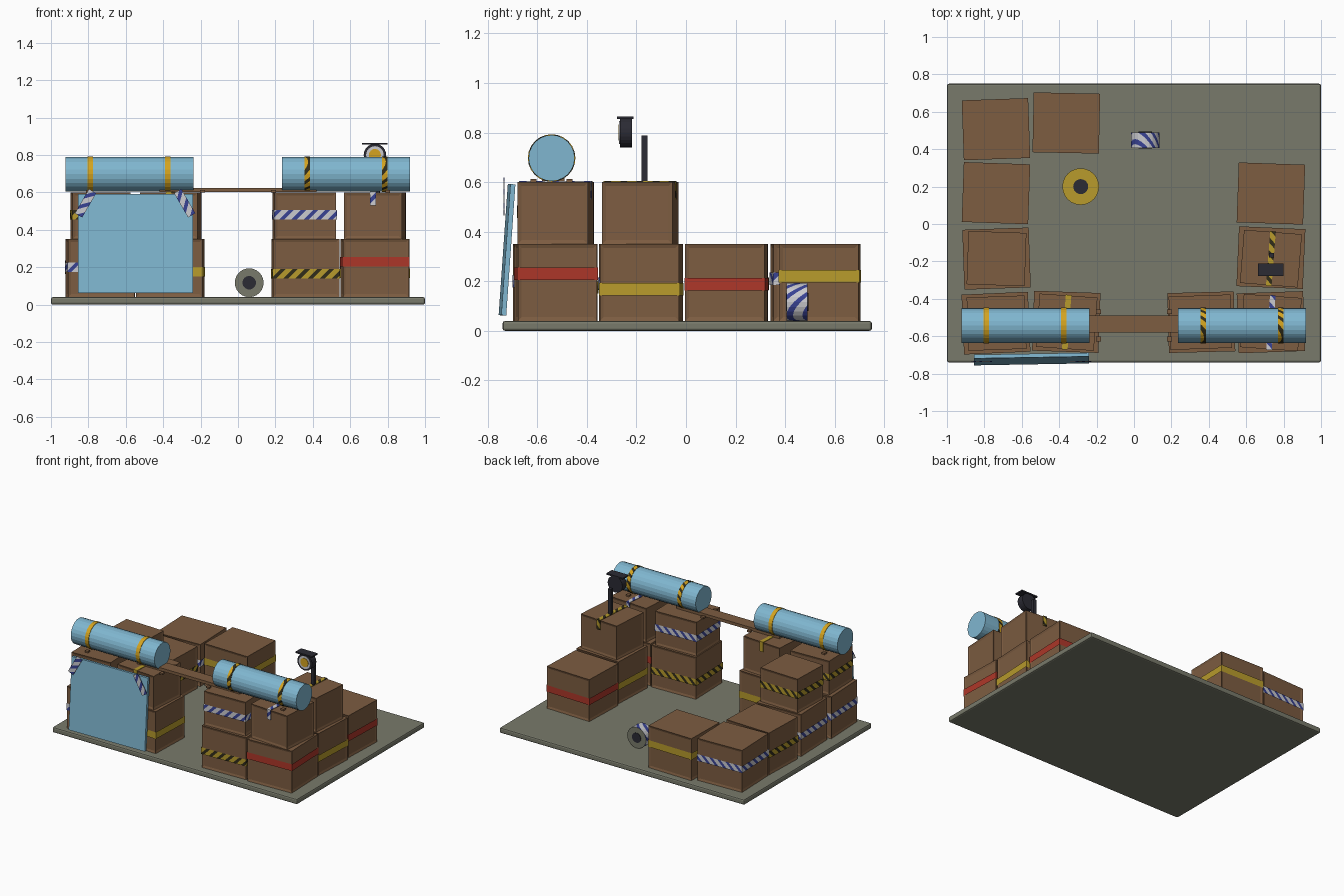
import bpy, bmesh, math
from mathutils import Vector, Matrix

if "Cube" in bpy.data.objects:
    bpy.data.objects.remove(bpy.data.objects["Cube"])

COLOURS = {
    "crate_brown": (0.205, 0.109, 0.053), "sheet_blue": (0.215, 0.47, 0.63),
    "base_grey_green": (0.19, 0.195, 0.147), "tape_red": (0.42, 0.038, 0.022),
    "tape_yellow": (0.48, 0.33, 0.025), "strap_gold": (0.66, 0.37, 0.014),
    "stripe_black": (0.03, 0.025, 0.01), "tape_white": (0.6, 0.6, 0.63),
    "stripe_navy": (0.04, 0.055, 0.3), "dark_metal": (0.024, 0.024, 0.034)}
MATS = {}
for n, c in COLOURS.items():
    MATS[n] = bpy.data.materials.new(n)
    MATS[n].diffuse_color = (*c, 1)

HAZARD = ("tape_yellow", "stripe_black")
GOLD_HAZARD = ("strap_gold", "stripe_black")
BARRIER = ("tape_white", "stripe_navy")
RED, YELLOW = ("tape_red",), ("tape_yellow",)


def finish(name, bm, mats, loc=(0, 0, 0), rot=(0, 0, 0)):
    bmesh.ops.recalc_face_normals(bm, faces=bm.faces) if all(e.is_manifold for e in bm.edges) else None
    me = bpy.data.meshes.new(name)
    bm.to_mesh(me)
    bm.free()
    for m in mats:
        me.materials.append(MATS[m])
    ob = bpy.data.objects.new(name, me)
    bpy.context.collection.objects.link(ob)
    ob.location = loc
    ob.rotation_euler = [math.radians(a) for a in rot]
    return ob


def box_bm(size, offset=(0, 0, 0), bm=None):
    bm = bm or bmesh.new()
    bmesh.ops.create_cube(bm, size=1, matrix=Matrix.Translation(offset) @ Matrix.Diagonal((*size, 1)))
    return bm


def stripe(bm, normal=(1, 1, -1), pitch=0.065, share=0.42):
    """Cut diagonal stripes and paint every second strip."""
    n = Vector(normal)
    ds = [v.co.dot(n) for v in bm.verts]
    for i in range(math.floor(min(ds) / pitch), math.ceil(max(ds) / pitch) + 1):
        for d in (i * pitch, (i + share) * pitch):
            bmesh.ops.bisect_plane(bm, geom=bm.verts[:] + bm.edges[:] + bm.faces[:],
                                   plane_co=n * d / n.length_squared, plane_no=n)
    for f in bm.faces:
        f.material_index = int((f.calc_center_median().dot(n) / pitch) % 1 < share)


def cylinder(name, r, length, mats, loc, axis, seg=24, stripes=False, cap=0, r_in=0):
    """Cylinder along an axis; optional striped side, cap material and open ring."""
    bm = bmesh.new()
    rot = {"x": Matrix.Rotation(math.pi / 2, 4, "Y"), "y": Matrix.Rotation(math.pi / 2, 4, "X"),
           "z": Matrix.Identity(4)}[axis]
    bmesh.ops.create_cone(bm, segments=seg, radius1=r, radius2=r, depth=length, cap_ends=True, matrix=rot)
    ax = "xyz".index(axis)
    if stripes:
        stripe(bm)
    bm.normal_update()
    for f in bm.faces:
        if cap and abs(f.normal[ax]) > 0.9:
            f.material_index = cap
    return finish(name, bm, mats, loc)


def block(name, size, mats, loc, rot=(0, 0, 0), stripes=None, bevel=0):
    bm = box_bm(size)
    if bevel:
        bmesh.ops.bevel(bm, geom=bm.edges[:], offset=bevel, segments=2, affect="EDGES", profile=0.5)
    if stripes:
        stripe(bm, stripes)
    return finish(name, bm, mats, loc, rot)


def crate(name, x, y, z, size, angle, band=None, band_z=0, strap=None):
    w, d, h = size
    # crate body with recessed side panels
    bm = box_bm(size)
    bm.normal_update()
    sides = [f for f in bm.faces if abs(f.normal.z) < 0.5]
    bmesh.ops.inset_individual(bm, faces=sides, thickness=0.022, depth=-0.005)
    finish(name, bm, ["crate_brown"], (x, y, z + h / 2), (0, 0, angle))
    # tape wrapped round the sides
    if band:
        bm = box_bm((w + 0.006, d + 0.006, 0.05))
        bm.normal_update()
        bmesh.ops.delete(bm, geom=[f for f in bm.faces if abs(f.normal.z) > 0.5], context="FACES")
        if len(band) > 1:
            stripe(bm)
        finish(name + "_tape", bm, band, (x, y, band_z), (0, 0, angle))
    # tape laid over the top, hanging down front and back
    if strap:
        bm = box_bm((0.03, d + 0.008, 0.004), (0, 0, 0.002))
        for s in (-1, 1):
            box_bm((0.03, 0.004, 0.07), (0, s * (d / 2 + 0.002), -0.035), bm)
        if len(strap) > 1:
            stripe(bm)
        finish(name + "_top_tape", bm, strap, (x, y, z + h), (0, 0, angle))


# base slab
block("base", (2, 1.49, 0.04), ["base_grey_green"], (0, 0.005, 0.02), bevel=0.01)

# lower crates: x, y, angle, tape, tape height
LOWER = [(-0.738, 0.507, 2, BARRIER, 0.21), (-0.738, 0.165, -2, HAZARD, 0.19),
         (-0.735, -0.185, 2, BARRIER, 0.19), (-0.738, -0.53, 2.5, BARRIER, 0.2),
         (-0.362, 0.54, -1.2, YELLOW, 0.22), (-0.362, -0.523, -2, YELLOW, 0.175),
         (0.36, -0.525, 1.5, HAZARD, 0.165), (0.732, -0.525, 2, RED, 0.23),
         (0.732, -0.18, -2.5, YELLOW, 0.168), (0.732, 0.163, -2, RED, 0.188)]
for i, (x, y, a, tape, tz) in enumerate(LOWER):
    crate(f"lower_crate_{i + 1}", x, y, 0.04, (0.355, 0.32, 0.31), a, tape, tz)

# upper crates: x, y, angle, side tape, top tape
UPPER = [(-0.735, -0.185, -2, HAZARD, None), (-0.735, -0.53, 2, HAZARD, None),
         (-0.36, -0.525, -4, None, YELLOW), (0.355, -0.525, 2, BARRIER, None),
         (0.732, -0.527, -4, None, BARRIER), (0.732, -0.185, -4.5, None, HAZARD)]
for i, (x, y, a, tape, top) in enumerate(UPPER):
    w = 0.33 if i == 3 else 0.31
    crate(f"upper_crate_{i + 1}", x, y, 0.35, (w, 0.285, 0.25), a, tape, 0.48, top)

# plank bridging the gap
block("plank", (0.84, 0.09, 0.022), ["crate_brown"], (0, -0.535, 0.612))

# rolled mats with straps and small wedges
for side, x0, straps, mats in (("left", -0.58, (-0.79, -0.375), ("strap_gold",)),
                               ("right", 0.578, (0.37, 0.785), GOLD_HAZARD)):
    cylinder(f"{side}_roll", 0.093, 0.684, ["sheet_blue"], (x0, -0.542, 0.697), "x")
    for k, sx in enumerate(straps):
        cylinder(f"{side}_roll_strap_{k}", 0.096, 0.03, mats, (sx, -0.542, 0.697), "x",
                 stripes=len(mats) > 1)
    sign = -1 if side == "left" else 1
    for k, sx in enumerate((0.19, 0.80)):
        for y in (-0.615, -0.47):
            block(f"{side}_roll_wedge_{k}", (0.025, 0.025, 0.012), ["crate_brown"], (sign * sx, y, 0.606))

# leaning sheet at the front, taped at its top corners
block("leaning_sheet", (0.615, 0.02, 0.53), ["sheet_blue"], (-0.548, -0.722, 0.327), (-4, 0, 1))
for name, x, tilt in (("left", -0.815, 30), ("right", -0.285, -30)):
    block(f"sheet_tape_{name}", (0.045, 0.004, 0.15), BARRIER, (x, -0.735, 0.542), (0, tilt, 0),
          stripes=(1, 0, -1))

# tape roll standing on the floor
cylinder("standing_tape_roll", 0.077, 0.085, (*BARRIER, "base_grey_green"), (0.06, 0.448, 0.117), "y",
         stripes=True, cap=2)
cylinder("standing_tape_core", 0.036, 0.091, ["dark_metal"], (0.06, 0.448, 0.117), "y")

# tape roll lying on the floor
cylinder("lying_tape_roll", 0.098, 0.08, ["tape_yellow"], (-0.285, 0.2, 0.08), "z")
cylinder("lying_tape_core", 0.04, 0.086, ["dark_metal"], (-0.285, 0.2, 0.08), "z")

# lamp: post, round head, lens and shade plate
block("lamp_post", (0.025, 0.025, 0.19), ["dark_metal"], (0.735, -0.167, 0.693))
cylinder("lamp_head", 0.06, 0.05, ["dark_metal"], (0.732, -0.242, 0.8), "y")
cylinder("lamp_rim", 0.047, 0.004, ["tape_white"], (0.732, -0.268, 0.8), "y")
cylinder("lamp_lens", 0.032, 0.004, ["strap_gold"], (0.732, -0.271, 0.8), "y")
block("lamp_shade", (0.136, 0.065, 0.01), ["dark_metal"], (0.732, -0.245, 0.86))

for m in bpy.data.materials:
    if m.users and not m.is_grease_pencil:
        m.use_nodes = True
        m.node_tree.nodes["Principled BSDF"].inputs["Base Color"].default_value = m.diffuse_color
